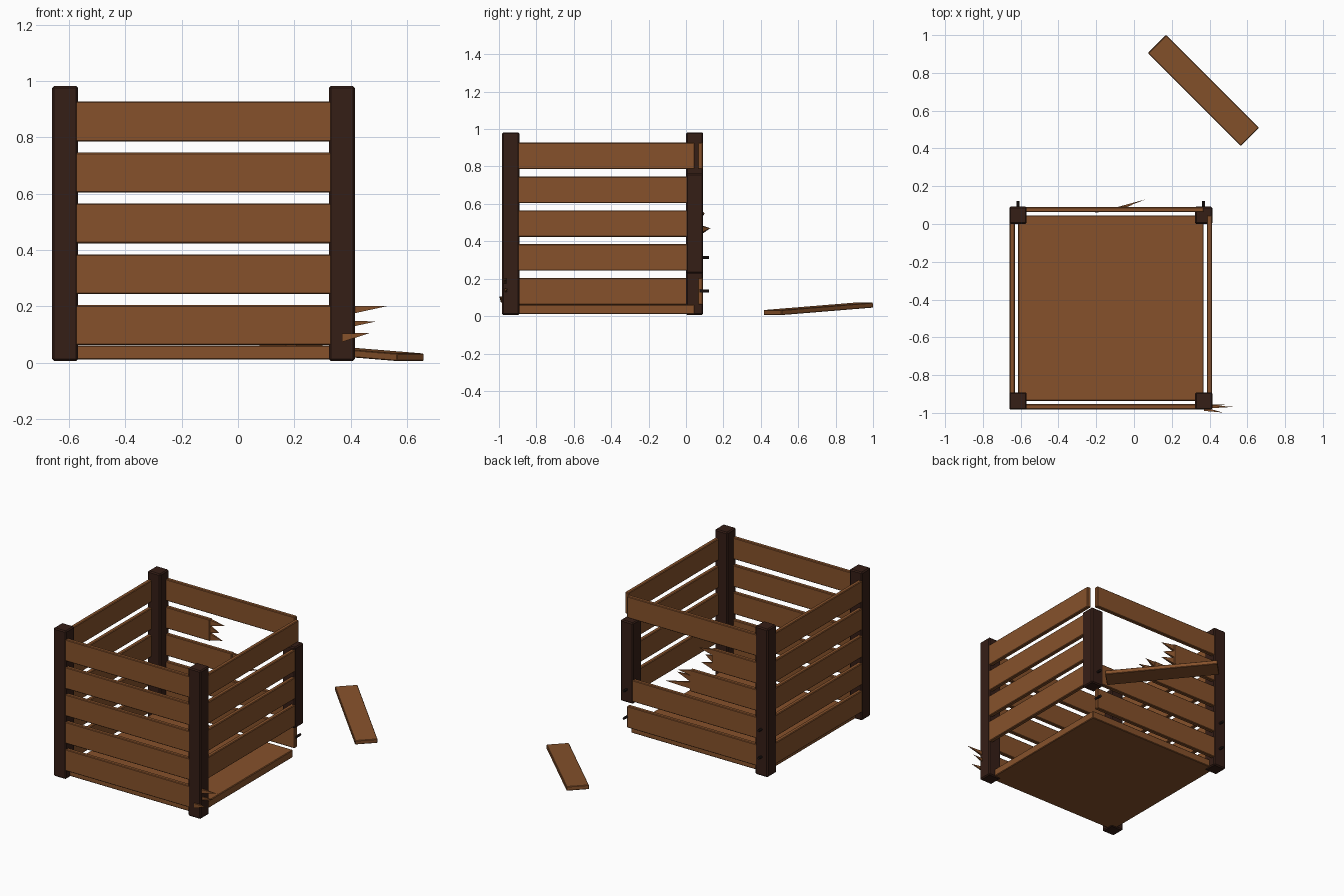
import bpy, math
from mathutils import Vector, Matrix

if "Cube" in bpy.data.objects:
    bpy.data.objects.remove(bpy.data.objects["Cube"])

CX, CY = -0.1225, -0.4455      # crate centre
P = 0.4915                     # post centre offset
S = 0.522                      # slat centre offset
T = 0.027                      # board thickness
W = 0.142                      # board width
ROWS = [0.133, 0.314, 0.495, 0.675, 0.857]


def mat(name, col):
    m = bpy.data.materials.new(name)
    m.diffuse_color = (*col, 1)
    m.use_nodes = True
    m.node_tree.nodes["Principled BSDF"].inputs["Base Color"].default_value = m.diffuse_color
    return m


WOOD = mat("wood", (0.238, 0.083, 0.024))
DARK = mat("dark_wood", (0.036, 0.013, 0.008))
IRON = mat("iron", (0.02, 0.012, 0.01))


def box(name, center, size, m, bevel=0.004, rot=None):
    bpy.ops.mesh.primitive_cube_add(size=1)
    o = bpy.context.object
    o.name = name
    o.data.transform(Matrix.Diagonal((*size, 1)))
    o.location = center
    if rot:
        o.rotation_euler = rot
    b = o.modifiers.new("bevel", 'BEVEL')
    b.width = bevel
    b.segments = 1
    o.data.materials.append(m)
    return o


def splinter(name, base, tip, h, t=0.02):
    # four-sided spike from base to tip, taller than it is thick
    base, tip = Vector(base), Vector(tip)
    verts = [base + Vector((0, y * t / 2, z * h / 2))
             for y, z in ((-1, -1), (1, -1), (1, 1), (-1, 1))] + [tip]
    faces = [(3, 2, 1, 0), (0, 1, 4), (1, 2, 4), (2, 3, 4), (3, 0, 4)]
    me = bpy.data.meshes.new(name)
    me.from_pydata(verts, [], faces)
    me.materials.append(WOOD)
    o = bpy.data.objects.new(name, me)
    bpy.context.collection.objects.link(o)
    # orient normals outward (spikes all run along +x)
    me.flip_normals()


# Corner posts; the back right one is only a middle chunk
for sx, nx in ((-1, "left"), (1, "right")):
    for sy, ny in ((-1, "front"), (1, "back")):
        z0, z1 = (0.228, 0.762) if (sx, sy) == (1, 1) else (0.006, 0.983)
        box(f"{ny}_{nx}_post", (CX + sx * P, CY + sy * P, (z0 + z1) / 2),
            (0.092, 0.092, z1 - z0), DARK, 0.007)

# Floor panel
box("floor", (CX, CY, 0.036), (2 * P, 2 * P, 0.05), WOOD)

# Side slats; lowest right slat has come off, two back slats are broken
BROKEN = {2: -0.09, 3: -0.25}
for i, z in enumerate(ROWS):
    box(f"front_slat_{i}", (CX, CY - S, z), (2 * P, T, W), WOOD)
    box(f"left_slat_{i}", (CX - S, CY, z), (T, 2 * P, W), WOOD)
    if i > 0:
        box(f"right_slat_{i}", (CX + S, CY, z), (T, 2 * P, W), WOOD)
    x0, x1 = CX - P, BROKEN.get(i, CX + P)
    box(f"back_slat_{i}", ((x0 + x1) / 2, CY + S, z), (x1 - x0, T, W), WOOD)

# Splinters on broken ends: base, tip, base height
yb, yf = CY + S, CY - S
SPIKES = [
    ((-0.10, yb, 0.462), (0.06, 0.13, 0.470), 0.045),
    ((-0.10, yb, 0.505), (0.02, 0.065, 0.515), 0.045),
    ((-0.10, yb, 0.545), (-0.01, 0.10, 0.55), 0.035),
    ((-0.26, yb, 0.630), (-0.16, 0.07, 0.628), 0.045),
    ((-0.26, yb, 0.677), (-0.18, 0.06, 0.680), 0.045),
    ((-0.26, yb, 0.722), (-0.15, 0.08, 0.725), 0.04),
    ((0.37, yf, 0.183), (0.53, -0.968, 0.201), 0.035),
    ((0.37, yf, 0.135), (0.49, -0.955, 0.146), 0.03),
    ((0.37, yf - 0.012, 0.088), (0.47, -0.998, 0.106), 0.03),
]
for i, (b, t, h) in enumerate(SPIKES):
    splinter(f"splinter_{i}", b, t, h)

# Nails sticking out of the back
for sx in (-1, 1):
    for z in ROWS[:2]:
        bpy.ops.mesh.primitive_cylinder_add(
            vertices=8, radius=0.008, depth=0.05,
            location=(CX + sx * P, 0.097, z), rotation=(math.pi / 2, 0, 0))
        bpy.context.object.name = "nail"
        bpy.context.object.data.materials.append(IRON)

# Loose plank lying behind the crate
box("loose_plank", (0.3675, 0.7075, 0.039), (0.695, W - 0.006, T), WOOD,
    0.003, (0, math.radians(3.3), math.radians(-45)))
